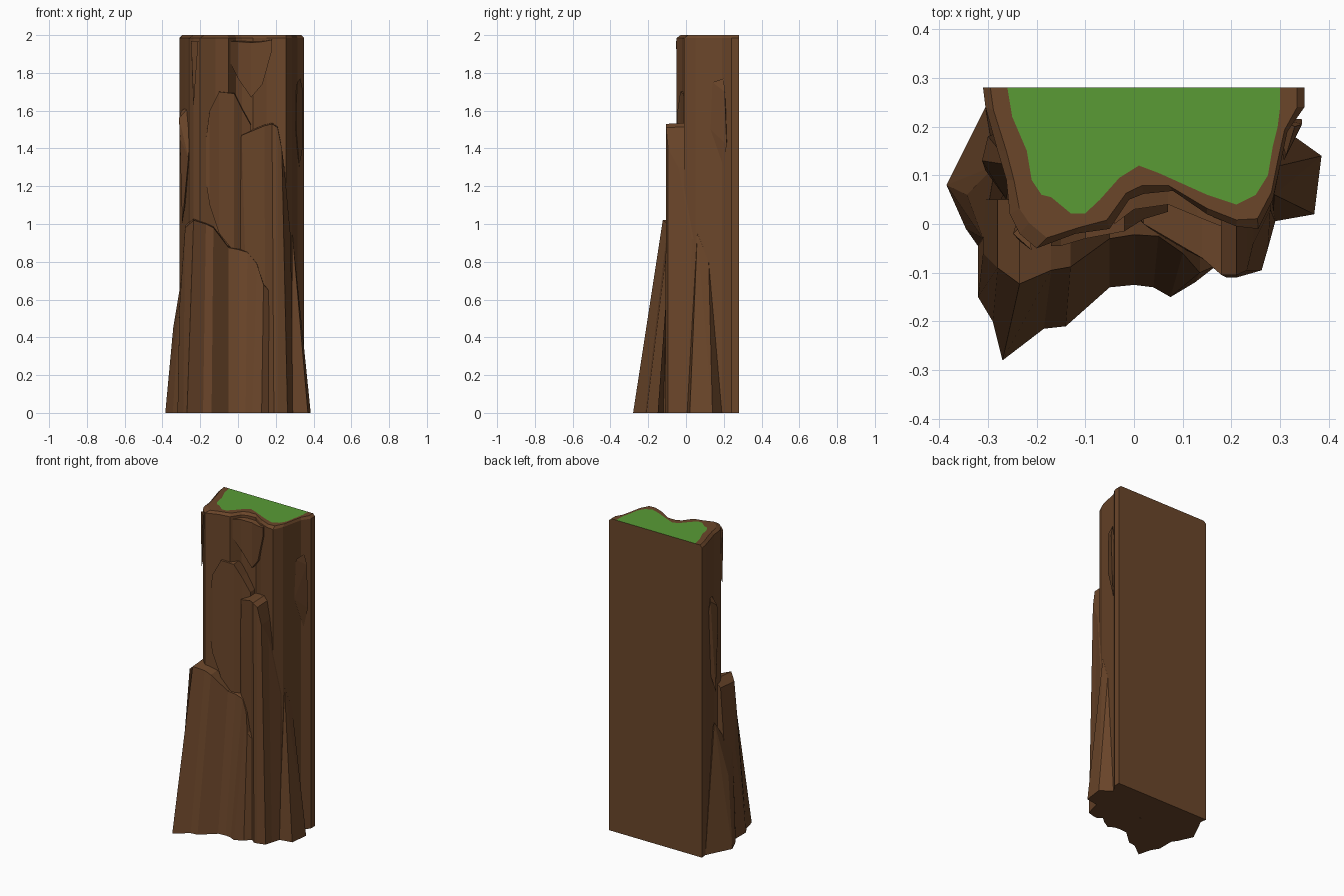
import bpy, bmesh


def material(name, color):
    m = bpy.data.materials.new(name)
    m.diffuse_color = (*color, 1)
    return m


ROCK = material("rock", (0.147, 0.061, 0.023))
GRASS = material("grass", (0.1, 0.33, 0.036))


def finish(name, bm, *mats):
    bmesh.ops.recalc_face_normals(bm, faces=bm.faces[:])
    me = bpy.data.meshes.new(name)
    bm.to_mesh(me)
    bm.free()
    for m in mats:
        me.materials.append(m)
    ob = bpy.data.objects.new(name, me)
    bpy.context.collection.objects.link(ob)


def hull(name, pts):
    """Convex chunk of rock partly sunk into the column."""
    bm = bmesh.new()
    for p in pts:
        bm.verts.new(p)
    bmesh.ops.convex_hull(bm, input=bm.verts[:])
    loose = [v for v in bm.verts if not v.link_faces]
    bmesh.ops.delete(bm, geom=loose, context='VERTS')
    finish(name, bm, ROCK)


def slab(name, columns, back):
    """Rock sheet: each column is (bottom point, top point), pushed back to y=back."""
    bm = bmesh.new()
    rows = []
    for b, t in columns:
        rows.append([bm.verts.new(p) for p in (
            b, t, (t[0], back, t[2] + 0.012), (b[0], back, b[2]))])
    for r, s in zip(rows, rows[1:]):
        for i in range(4):
            j = (i + 1) % 4
            bm.faces.new((r[i], r[j], s[j], s[i]))
    bm.faces.new(rows[0])
    bm.faces.new(rows[-1])
    finish(name, bm, ROCK)


# Main column: outer rock outline (x, y) paired with the grass outline
outline = [
    (-.31, .28, -.26, .28), (-.305, .24, -.25, .22), (-.28, .15, -.22, .15),
    (-.262, .09, -.21, .09), (-.255, .02, -.19, .06), (-.235, -.02, -.17, .055),
    (-.20, -.05, -.13, .022), (-.12, -.02, -.10, .022), (-.05, -.01, -.07, .05),
    (-.01, .05, -.03, .095), (.02, .062, .01, .12), (.08, .068, .05, .105),
    (.15, .02, .15, .06), (.21, -.005, .21, .04), (.255, -.01, .25, .06),
    (.285, .05, .275, .10), (.30, .12, .285, .16), (.315, .19, .295, .20),
    (.35, .24, .30, .24), (.35, .28, .30, .28)]
bm = bmesh.new()
rings = []
for z, f in ((0, 0), (1.985, 0), (2, .3), (2, 1)):
    rings.append([bm.verts.new((a + (c - a) * f, b + (d - b) * f, z))
                  for a, b, c, d in outline])
n = len(outline)
for lo, hi in zip(rings, rings[1:]):
    for i in range(n - 1):
        bm.faces.new((lo[i], lo[i + 1], hi[i + 1], hi[i]))
bm.faces.new(rings[0])
bm.faces.new([r[0] for r in rings] + [r[-1] for r in reversed(rings)])
finish("rock_column", bm, ROCK)

# Grass cap, a flat sheet filling the rim
bm = bmesh.new()
bm.faces.new([bm.verts.new((c, d, 2)) for a, b, c, d in reversed(outline)])
finish("grass_top", bm, GRASS)

# Leaning buttress at the lower front left
slab("front_buttress", [
    ((-.32, -.15, 0), (-.31, -.06, .56)),
    ((-.29, -.20, 0), (-.28, -.09, .98)),
    ((-.27, -.28, 0), (-.235, -.123, 1.02)),
    ((-.185, -.215, 0), (-.17, -.095, 1.0)),
    ((-.14, -.21, 0), (-.13, -.088, .98)),
    ((-.05, -.13, 0), (-.05, -.03, .875)),
    ((.0, -.125, 0), (.0, -.022, .865)),
    ((.04, -.13, 0), (.05, -.025, .85)),
    ((.075, -.15, 0), (.10, -.06, .79)),
    ((.125, -.12, 0), (.135, -.10, .68)),
    ((.165, -.085, 0), (.17, -.085, .64))], .05)

# Tall upright slab on the right of the front
slab("right_slab", [
    ((.0, .02, 0), (.0, .03, 1.42)),
    ((.06, -.03, 0), (.02, .0, 1.47)),
    ((.145, -.075, 0), (.14, -.07, 1.52)),
    ((.19, -.11, 0), (.18, -.105, 1.53)),
    ((.21, -.11, 0), (.21, -.105, 1.51)),
    ((.262, -.095, 0), (.232, -.095, 1.4)),
    ((.275, -.05, 0), (.245, -.04, 1.3)),
    ((.29, .005, 0), (.28, .03, .92))], .15)

# Arched sheet above the buttress
slab("arched_sheet", [((x, y, a), (x, y, b)) for x, y, a, b in (
    (-.17, -.045, 1.22, 1.45), (-.15, -.045, 1.1, 1.6),
    (-.10, -.03, .95, 1.7), (-.02, -.015, .85, 1.69),
    (.02, .01, .8, 1.61), (.07, .025, .8, 1.52))], .12)

# Pointed sheet hanging from the rim
slab("pointed_sheet", [((x, y, a), (x, y, b)) for x, y, a, b in (
    (-.04, .0, 1.85, 1.965), (.0, .03, 1.77, 1.965), (.07, .04, 1.67, 1.96),
    (.13, .015, 1.74, 1.965), (.18, -.005, 1.92, 1.975))], .1)

# Spreading feet on both sides
hull("left_foot", [
    (-.305, .24, 0), (-.385, .08, 0), (-.345, -.01, 0), (-.31, -.06, 0),
    (-.2, .1, 0), (-.343, .06, .45), (-.31, -.03, .57), (-.285, .12, .8),
    (-.25, .1, .72)])
hull("right_foot", [
    (.315, .19, 0), (.385, .14, 0), (.37, .02, 0), (.285, .005, 0), (.25, .1, 0),
    (.288, .06, .95), (.30, .12, .8), (.27, .08, .97)])

# Chips on the column sides and rim
hull("left_chip", [
    (-.312, .13, 1.56), (-.30, .18, 1.6), (-.25, .12, 1.63), (-.305, .11, 1.45),
    (-.295, .12, 1.0), (-.25, .2, 1.3), (-.262, .05, 1.35)])
hull("right_chip", [
    (.312, .14, 1.75), (.33, .2, 1.77), (.345, .205, 1.7), (.345, .215, 1.42),
    (.325, .2, 1.3), (.308, .13, 1.5), (.29, .22, 1.5)])
hull("rim_chip", [
    (-.248, -.02, 1.97), (-.21, -.054, 1.97), (-.235, -.035, 1.62),
    (-.22, .01, 1.97), (-.24, .01, 1.7)])
